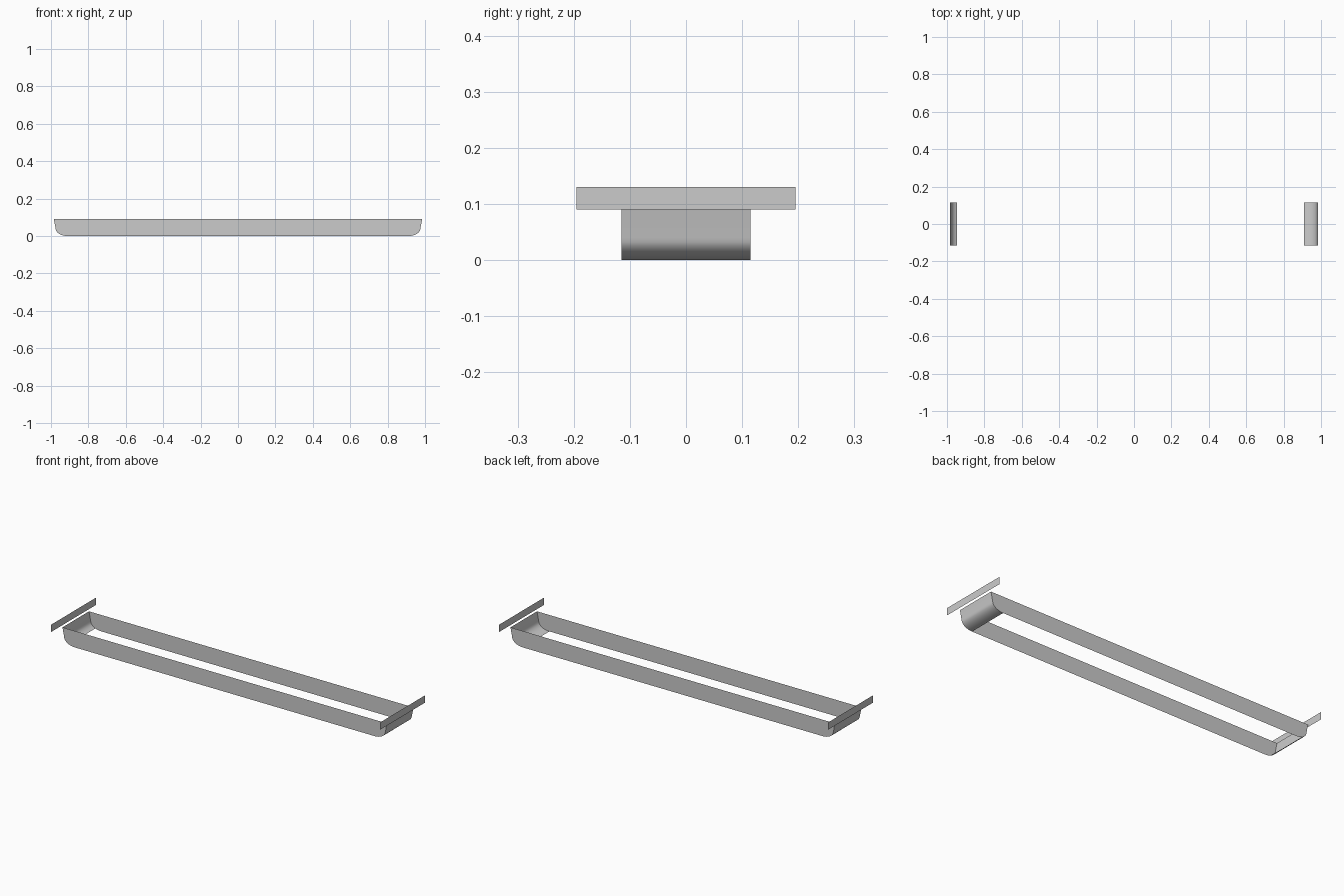
import bpy
import math

cube = bpy.data.objects.get("Cube")
if cube:
    bpy.data.objects.remove(cube, do_unlink=True)

HALF_W = 0.115      # half depth of the tray
TOP = 0.09          # rim height
ARC_STEPS = 8

# One plain grey for every part
grey = bpy.data.materials.new("plain_grey")
grey.use_nodes = True
grey.diffuse_color = (0.6, 0.6, 0.6, 1)
grey.node_tree.nodes["Principled BSDF"].inputs["Base Color"].default_value = (0.6, 0.6, 0.6, 1)


def add_sheet(name, verts, faces, smooth=False):
    mesh = bpy.data.meshes.new(name)
    mesh.from_pydata(verts, [], faces)
    mesh.materials.append(grey)
    obj = bpy.data.objects.new(name, mesh)
    bpy.context.collection.objects.link(obj)
    for poly in mesh.polygons:
        poly.use_smooth = smooth
    return obj


def end_profile(side, steps=ARC_STEPS):
    """Rim edge, sloping wall, then a rounded lower corner."""
    pts = [(side * 0.985, TOP)]
    for i in range(steps + 1):
        a = math.pi / 2 * i / ARC_STEPS
        pts.append((side * (0.91 + 0.065 * math.cos(a)), 0.04 - 0.04 * math.sin(a)))
    return pts


# Long side panels, thin sheets with rounded lower corners
outline = end_profile(-1) + end_profile(1)[::-1]
for name, y in (("front_panel", -HALF_W), ("back_panel", HALF_W)):
    ring = outline if y < 0 else outline[::-1]
    add_sheet(name, [(x, y, z) for x, z in ring], [range(len(ring))])

# Curved end walls; the right one stops short of the flat underside
for name, side, steps in (("left_end_wall", 1, ARC_STEPS), ("right_end_wall", -1, 5)):
    prof = end_profile(side, steps)
    verts = [(x, s * side * HALF_W, z) for x, z in prof for s in (-1, 1)]
    faces = [(2 * i, 2 * i + 2, 2 * i + 3, 2 * i + 1) for i in range(len(prof) - 1)]
    add_sheet(name, verts, faces, smooth=True)

# Upright end plates above the rim
for name, side in (("left_end_plate", 1), ("right_end_plate", -1)):
    w = 0.195 * side
    add_sheet(name, [(side, -w, TOP), (side, w, TOP), (side, w, 0.13), (side, -w, 0.13)],
              [(0, 1, 2, 3)])
